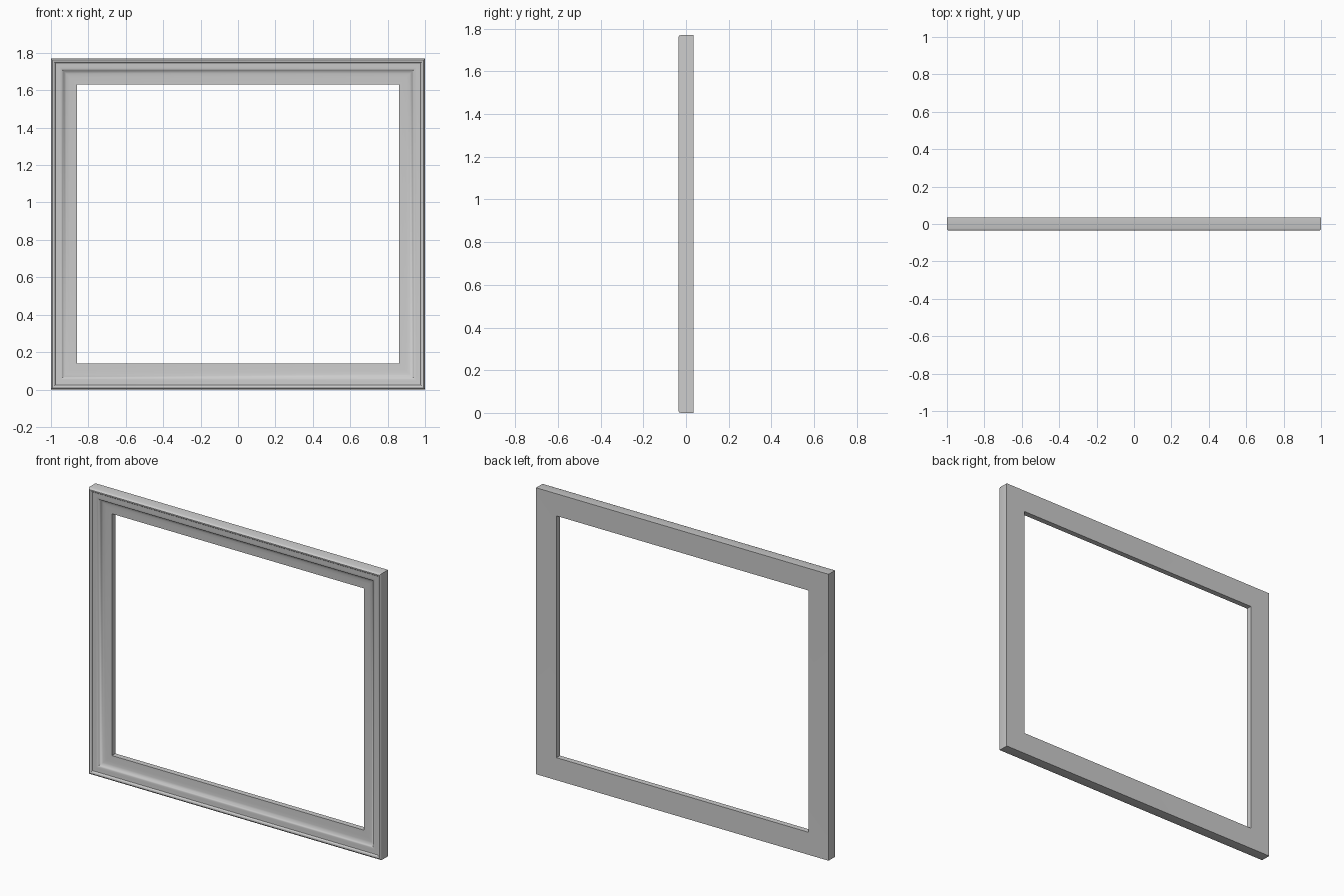
import bpy, bmesh

if "Cube" in bpy.data.objects:
    bpy.data.objects.remove(bpy.data.objects["Cube"])

W, H = 2.0, 1.77   # outer width and height

# Moulding cross-section: (distance in from outer edge, depth y)
profile = [
    (0.0, 0.036), (0.0, -0.024), (0.003, -0.032), (0.009, -0.036),
    (0.016, -0.035), (0.021, -0.030), (0.024, -0.025),      # rounded rim
    (0.034, -0.024), (0.046, -0.0235), (0.056, -0.022), (0.063, -0.018),
    (0.069, -0.009),                                         # step down
    (0.082, -0.005), (0.100, -0.003), (0.120, -0.001),       # gentle cove
    (0.138, 0.0), (0.138, 0.034),                            # inner lip
]


def mitred_frame(name, section):
    """Sweep a closed section round a rectangle with mitred corners."""
    bm = bmesh.new()
    rings = []
    for sx, sz in ((-1, -1), (1, -1), (1, 1), (-1, 1)):
        rings.append([bm.verts.new((sx * (W / 2 - d), y, H / 2 + sz * (H / 2 - d)))
                      for d, y in section])
    n = len(section)
    for i in range(4):
        a, b = rings[i], rings[(i + 1) % 4]
        for j in range(n):
            k = (j + 1) % n
            bm.faces.new((a[j], b[j], b[k], a[k]))
    bmesh.ops.recalc_face_normals(bm, faces=bm.faces)
    mesh = bpy.data.meshes.new(name)
    bm.to_mesh(mesh)
    bm.free()
    obj = bpy.data.objects.new(name, mesh)
    bpy.context.collection.objects.link(obj)
    return obj


# Rectangular moulded frame
frame = mitred_frame("moulded_frame", profile)
bpy.context.view_layer.objects.active = frame
frame.select_set(True)
bpy.ops.object.shade_smooth_by_angle(angle=0.7)
